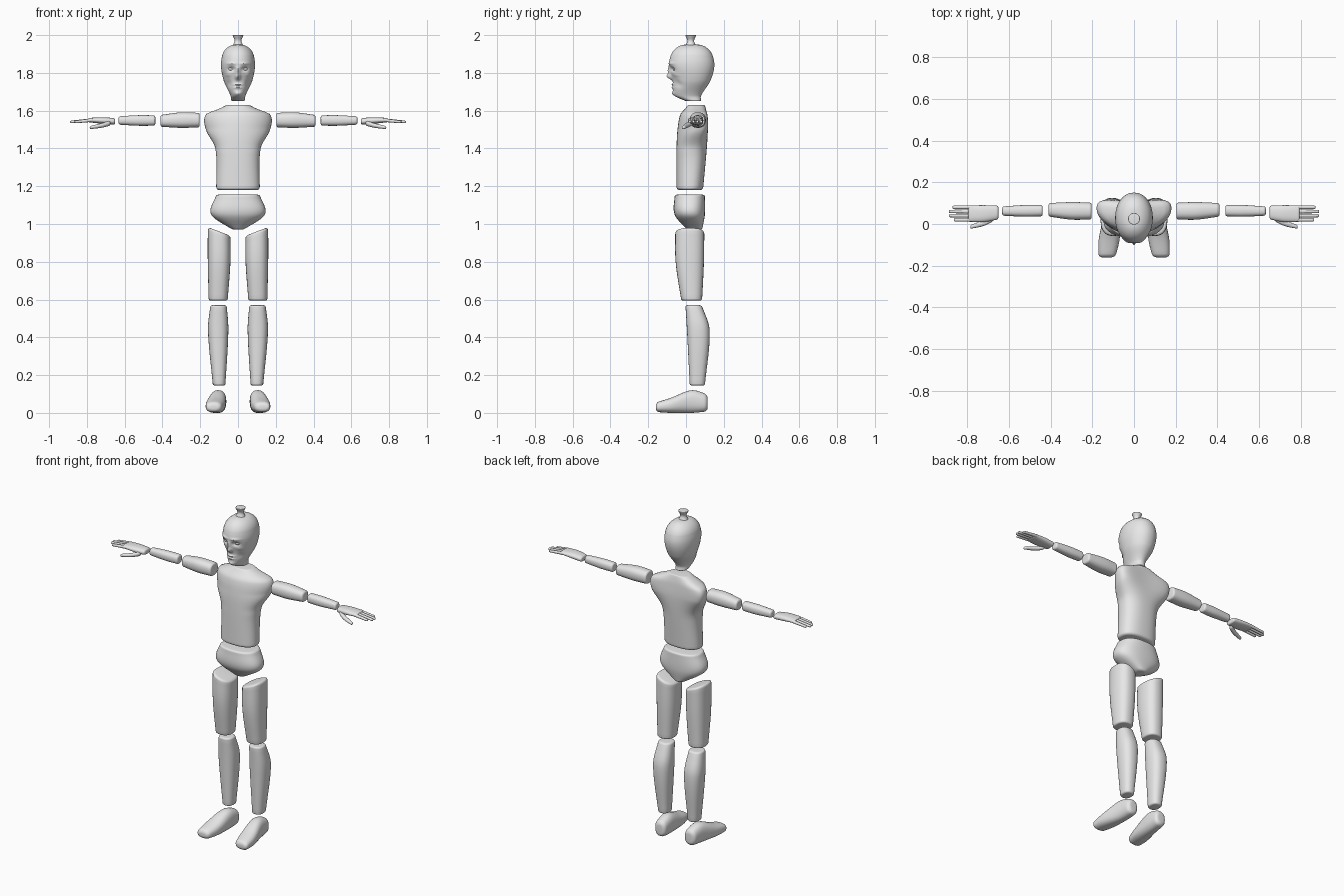
import bpy, bmesh, math
from mathutils import Vector

cube = bpy.data.objects.get("Cube")
if cube:
    bpy.data.objects.remove(cube, do_unlink=True)

COLOUR = (0.8, 0.8, 0.8, 1)
grey = bpy.data.materials.new("plain grey")
grey.use_nodes = True
grey.diffuse_color = COLOUR
grey.node_tree.nodes["Principled BSDF"].inputs["Base Color"].default_value = COLOUR


def finish(name, bm):
    """Turn the bmesh into a smooth-shaded object that keeps its rims sharp."""
    bmesh.ops.recalc_face_normals(bm, faces=bm.faces)
    mesh = bpy.data.meshes.new(name)
    bm.to_mesh(mesh)
    bm.free()
    mesh.materials.append(grey)
    obj = bpy.data.objects.new(name, mesh)
    bpy.context.collection.objects.link(obj)
    bpy.ops.object.select_all(action='DESELECT')
    obj.select_set(True)
    bpy.context.view_layer.objects.active = obj
    bpy.ops.object.shade_smooth_by_angle(angle=math.radians(40))


def section(stations, t):
    """Smooth curve through stations of (position, two centres, two half sizes)."""
    last = len(stations) - 1
    i = 0
    while i < last - 1 and t > stations[i + 1][0]:
        i += 1
    start, end = stations[i], stations[i + 1]
    before, after = stations[max(i - 1, 0)], stations[min(i + 2, last)]
    width = end[0] - start[0]
    u = (t - start[0]) / width
    ease = u * u * (3 - 2 * u)
    values = []
    for p, a, b, n in list(zip(before, start, end, after))[1:]:
        slope_a = (b - p) / (end[0] - before[0])
        slope_b = (n - a) / (after[0] - start[0])
        bend = slope_a * (1 - u) - slope_b * u
        values.append(a + (b - a) * ease + width * bend * u * (1 - u))
    return values


def loft(name, axis, stations, sides=28, power=2.4, low=.01, high=.01,
         rings=16, deform=None, side=1):
    """Skin rounded-box sections along an axis; low and high round off the ends."""
    first, final = stations[0][0], stations[-1][0]
    steps = 5
    arc = [1 - math.cos(k / steps * math.pi / 2) for k in range(steps)]
    span = final - first - low - high
    places = [first + low * a for a in arc]
    places += [first + low + span * k / rings for k in range(rings + 1)]
    places += [final - high * a for a in reversed(arc)]
    bm = bmesh.new()
    loops = []
    for t in places:
        centre_a, centre_b, half_a, half_b = section(stations, t)
        trim = 0
        for depth, radius in ((t - first, low), (final - t, high)):
            if depth < radius:
                trim = radius - math.sqrt(max(0, radius ** 2 - (radius - depth) ** 2))
        loop = []
        for k in range(sides):
            angle = math.tau * k / sides
            c, s = math.cos(angle), math.sin(angle)
            co = [centre_a + (half_a - trim) * math.copysign(abs(c) ** (2 / power), c),
                  centre_b + (half_b - trim) * math.copysign(abs(s) ** (2 / power), s)]
            co.insert(axis, t)
            v = Vector(co)
            if deform:
                deform(v)
            v.x *= side
            loop.append(bm.verts.new(v))
        loops.append(loop)
    for lower, upper in zip(loops, loops[1:]):
        for k in range(sides):
            bm.faces.new((lower[k - 1], lower[k], upper[k], upper[k - 1]))
    bm.faces.new(loops[0])
    bm.faces.new(loops[-1])
    finish(name, bm)


# Facial features as soft swellings and hollows: x, z, width, height, depth
features = {
    "nose": (0, 1.78, .012, .016, .026),
    "nose_bridge": (0, 1.81, .01, .02, .012),
    "upper_lip": (0, 1.738, .02, .005, .008),
    "lower_lip": (0, 1.722, .02, .005, .007),
    "chin": (0, 1.69, .02, .01, .008),
    "socket": (.036, 1.82, .018, .012, -.015),
    "brow": (.035, 1.85, .024, .007, .006),
    "cheek_hollow": (.05, 1.74, .014, .02, -.008),
    "cheekbone": (.055, 1.79, .014, .01, .004),
}


def face(v):
    if v.y < .01:
        x, z = abs(v.x), v.z
        for fx, fz, width, height, depth in features.values():
            v.y -= depth * math.exp(-((x - fx) / width) ** 2 - ((z - fz) / height) ** 2)


# Head
loft("head", 2, [(1.65, 0, .04, .035, .04), (1.68, 0, .01, .04, .07),
                 (1.76, 0, .03, .076, .1), (1.85, 0, .03, .09, .12),
                 (1.95, 0, .03, .07, .09)],
     sides=96, power=2.1, low=.006, high=.055, rings=64, deform=face)

# Knob on the crown
loft("crown_knob", 2, [(1.94, 0, .025, .03, .03), (1.97, 0, .025, .018, .018),
                       (2, 0, .025, .03, .03)], power=2, low=.002, high=.005)


# Torso with the shoulders swept back
def sweep_back(v):
    raised = min(1, max(0, (v.z - 1.38) * 8))
    v.y += 1.2 * raised * v.x ** 2


loft("torso", 2, [(1.18, 0, .02, .115, .07), (1.4, 0, .03, .12, .08),
                  (1.5, 0, .035, .17, .08), (1.58, 0, .04, .17, .07),
                  (1.61, 0, .05, .1, .055), (1.63, 0, .055, .06, .045)],
     sides=48, rings=40, low=.015, high=.004, deform=sweep_back)

# Pelvis
loft("pelvis", 2, [(.97, 0, .045, .03, .04), (1.05, 0, .02, .142, .08),
                   (1.155, 0, .02, .115, .08)], sides=40, rings=24)


# Thigh tops slope down toward the crotch
def hip_cut(v):
    raised = max(0, v.z - .85)
    v.z -= 3 * raised * max(0, .15 - v.x)


for side, word in ((1, "left"), (-1, "right")):
    def part(name, axis, stations, **options):
        loft(word + "_" + name, axis, stations, side=side, **options)

    # Legs
    part("thigh", 2, [(.595, .105, .03, .05, .055), (.8, .1, .02, .06, .075),
                      (.98, .1, .02, .06, .077)], deform=hip_cut, high=.015)
    part("shin", 2, [(.145, .1, .06, .033, .04), (.44, .105, .065, .054, .06),
                     (.57, .103, .04, .043, .043)])
    part("foot", 1, [(-.16, .13, .03, .04, .025), (-.08, .12, .04, .05, .04),
                     (.03, .105, .06, .043, .06), (.115, .1, .053, .036, .045)],
         low=.018, high=.02)

    # Arms
    part("upper_arm", 0, [(.203, .062, 1.55, .04, .038), (.3, .063, 1.55, .042, .041),
                          (.41, .068, 1.546, .032, .031)])
    part("forearm", 0, [(.438, .064, 1.548, .027, .027), (.52, .063, 1.548, .028, .028),
                        (.632, .062, 1.548, .022, .022)])

    # Hands
    part("palm", 0, [(.65, .055, 1.543, .033, .017), (.72, .05, 1.548, .04, .017),
                     (.795, .05, 1.55, .039, .011)])
    for i, finger in enumerate(("little", "ring", "middle", "index")):
        y = .08 - .02 * i
        tip = .89 - .01 * (i - 1.4) ** 2
        part(finger + "_finger", 0, [(.77, y, 1.55, .0095, .0095), (tip, y, 1.54, .008, .007)],
             sides=12, power=2, low=.004, high=.006, rings=8)
    part("thumb", 0, [(.675, .027, 1.535, .014, .014), (.72, .005, 1.522, .014, .012),
                      (.785, -.014, 1.51, .009, .008)], power=2, high=.007)

    # Eyes
    bm = bmesh.new()
    bmesh.ops.create_uvsphere(bm, u_segments=20, v_segments=12, radius=.017)
    bmesh.ops.scale(bm, vec=(1, .9, .55), verts=bm.verts)
    bmesh.ops.translate(bm, vec=(side * .036, -.054, 1.82), verts=bm.verts)
    finish(word + "_eye", bm)
